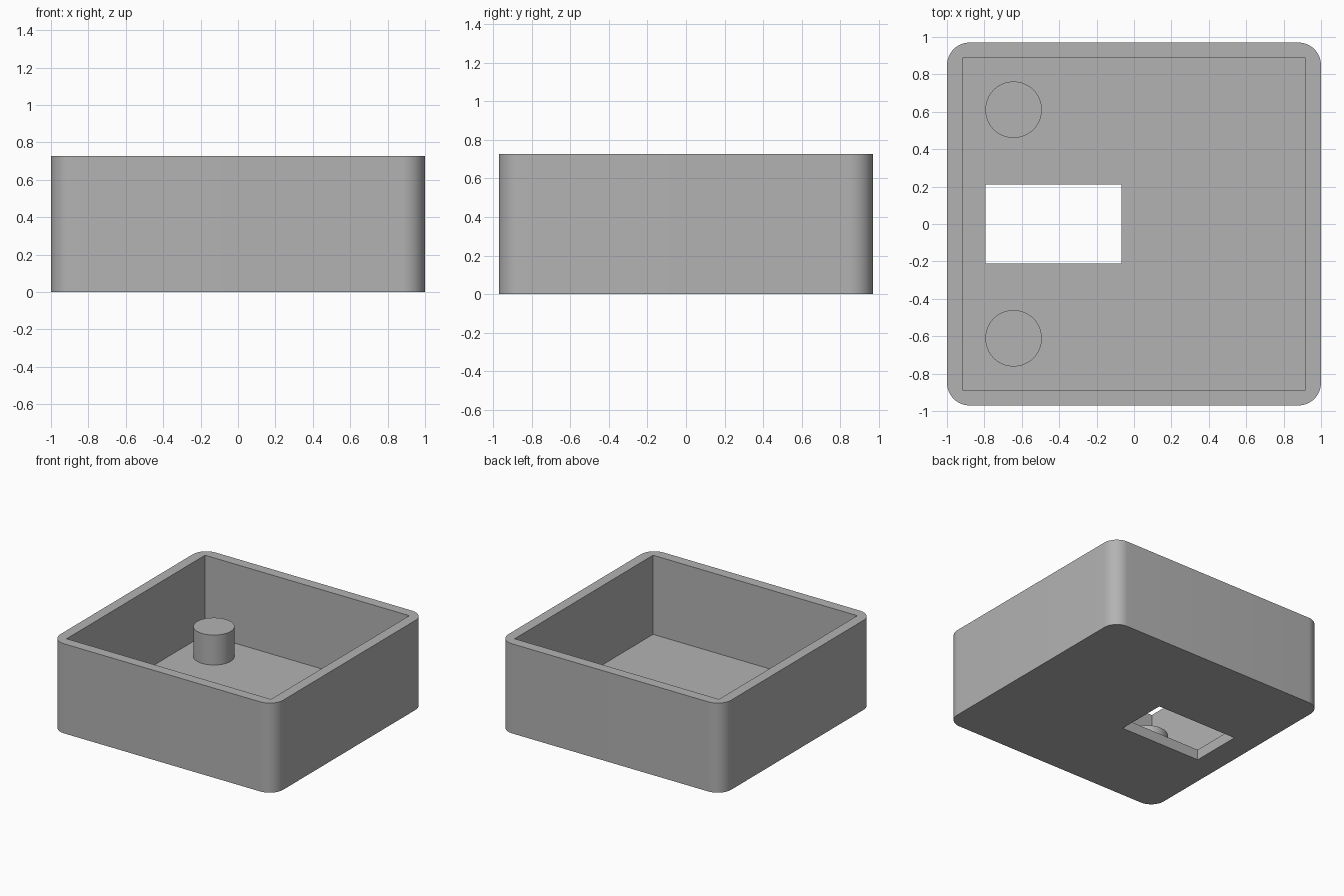
import bpy, bmesh

if "Cube" in bpy.data.objects:
    bpy.data.objects.remove(bpy.data.objects["Cube"])

W, D, H = 2.0, 1.94, 0.727          # outer size
WALL, FLOOR, CORNER = 0.083, 0.085, 0.121

grey = bpy.data.materials.new("plain grey")
grey.diffuse_color = (0.45, 0.45, 0.45, 1)
grey.use_nodes = True
grey.node_tree.nodes["Principled BSDF"].inputs["Base Color"].default_value = grey.diffuse_color


def block(name, x, y, z, corner=0):
    """Box spanning the given ranges, optionally with rounded upright edges."""
    bm = bmesh.new()
    bmesh.ops.create_cube(bm, size=1)
    for v in bm.verts:
        v.co = [r[0] if c < 0 else r[1] for c, r in zip(v.co, (x, y, z))]
    if corner:
        upright = [e for e in bm.edges
                   if abs(e.verts[0].co.z - e.verts[1].co.z) > 0.01]
        bmesh.ops.bevel(bm, geom=upright, offset=corner, segments=12,
                        profile=0.5, affect='EDGES')
    mesh = bpy.data.meshes.new(name)
    bm.to_mesh(mesh)
    bm.free()
    ob = bpy.data.objects.new(name, mesh)
    bpy.context.collection.objects.link(ob)
    return ob


def finish(ob):
    ob.data.materials.clear()
    ob.data.materials.append(grey)
    bpy.ops.object.select_all(action='DESELECT')
    bpy.context.view_layer.objects.active = ob
    ob.select_set(True)
    bpy.ops.object.shade_smooth_by_angle()


def cut(ob, cutter):
    mod = ob.modifiers.new("cut", 'BOOLEAN')
    mod.operation, mod.solver, mod.object = 'DIFFERENCE', 'EXACT', cutter
    bpy.context.view_layer.objects.active = ob
    bpy.ops.object.modifier_apply(modifier=mod.name)
    bpy.data.objects.remove(cutter)


# Open tray with rounded outer corners and a square-cornered cavity
tray = block("tray", (-W/2, W/2), (-D/2, D/2), (0, H), CORNER)
ix, iy = W/2 - WALL, D/2 - WALL
cut(tray, block("cavity", (-ix, ix), (-iy, iy), (FLOOR, H + 0.2)))

# Rectangular opening through the floor
cut(tray, block("opening", (-0.795, -0.068), (-0.212, 0.212), (-0.2, 0.2)))
finish(tray)

# Two round posts standing on the floor
for side, y in (("front", -0.611), ("back", 0.611)):
    bpy.ops.mesh.primitive_cylinder_add(
        vertices=64, radius=0.151, depth=0.243,
        location=(-0.644, y, FLOOR + 0.1215))
    post = bpy.context.object
    post.name = side + "_post"
    finish(post)
